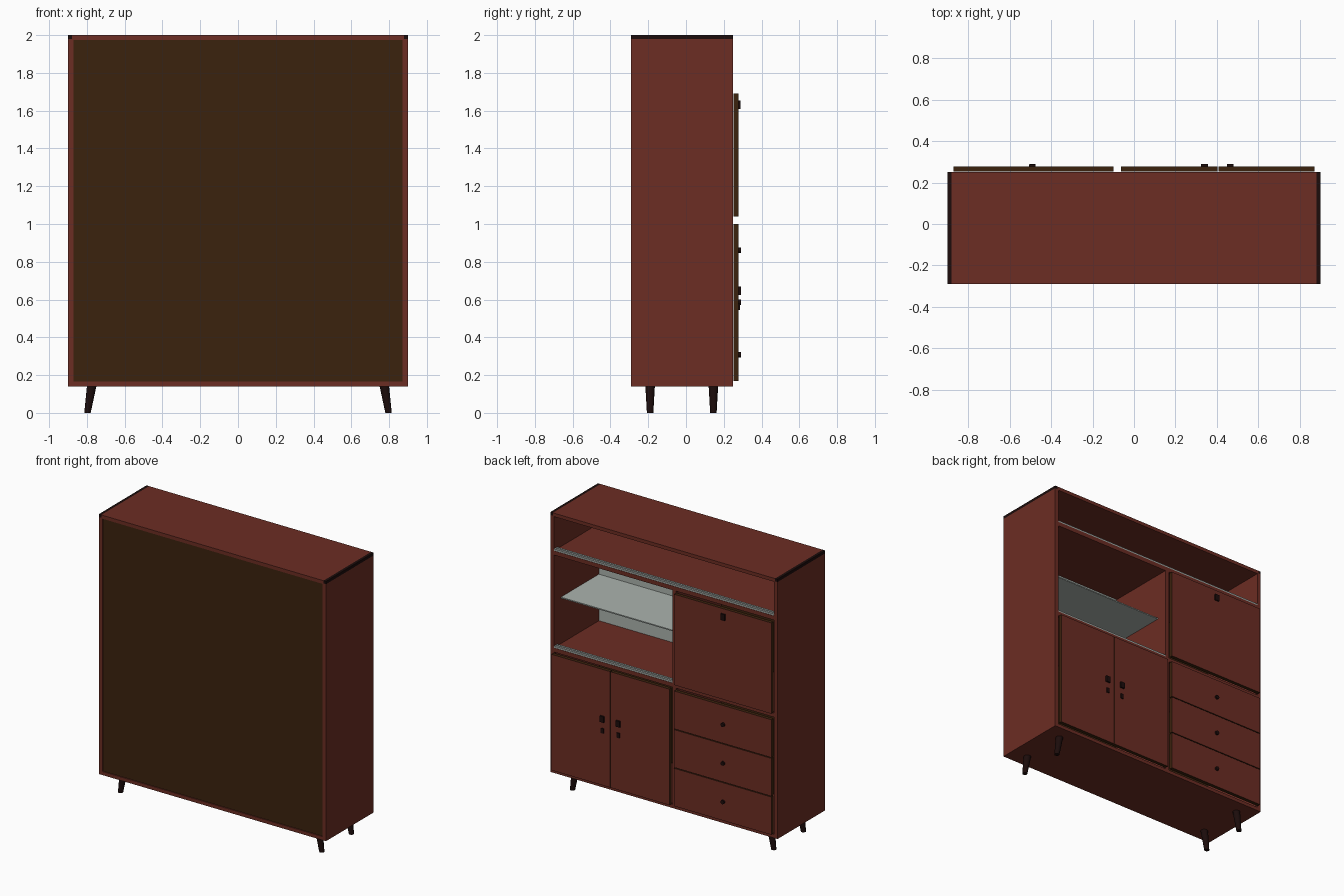
import bpy, bmesh, math
from mathutils import Vector

if "Cube" in bpy.data.objects:
    bpy.data.objects.remove(bpy.data.objects["Cube"])


def mat(name, r, g, b):
    m = bpy.data.materials.new(name)
    m.diffuse_color = (r, g, b, 1)
    m.use_nodes = True
    m.node_tree.nodes["Principled BSDF"].inputs["Base Color"].default_value = m.diffuse_color
    return m


RED = mat("red_wood", 0.15, 0.026, 0.0168)
BROWN = mat("brown_wood", 0.044, 0.016, 0.0042)
DARK = mat("dark_wood", 0.0116, 0.0038, 0.0034)
GLASS = mat("pale_glass", 0.41, 0.45, 0.42)
METAL = mat("grey_metal", 0.34, 0.37, 0.35)


def finish(name, bm, mats):
    me = bpy.data.meshes.new(name)
    bm.to_mesh(me)
    bm.free()
    for m in mats:
        me.materials.append(m)
    ob = bpy.data.objects.new(name, me)
    bpy.context.collection.objects.link(ob)
    return ob


def box(name, x, y, z, material, edge=None):
    """Box from (min, max) ranges; with edge, all but the +y face get that colour."""
    bm = bmesh.new()
    bmesh.ops.create_cube(bm, size=1)
    for v in bm.verts:
        v.co = Vector([(r[0] + r[1]) / 2 + c * (r[1] - r[0]) for r, c in zip((x, y, z), v.co)])
    bm.normal_update()
    if edge:
        for f in bm.faces:
            f.material_index = 0 if f.normal.y > 0.5 else 1
    return finish(name, bm, [material, edge] if edge else [material])


def rod(name, a, b, r1, r2, material, n=20):
    """Tapered round bar from a to b with level ends."""
    a, b = Vector(a), Vector(b)
    bm = bmesh.new()
    vertical = abs(b.z - a.z) > 0.01
    rings = []
    for c, r in ((a, r1), (b, r2)):
        ring = []
        for i in range(n):
            t = 2 * math.pi * i / n
            u, w = r * math.cos(t), r * math.sin(t)
            ring.append(bm.verts.new(c + (Vector((u, w, 0)) if vertical else Vector((u, 0, w)))))
        rings.append(ring)
    for i in range(n):
        j = (i + 1) % n
        f = bm.faces.new((rings[0][i], rings[0][j], rings[1][j], rings[1][i]))
        f.smooth = True
    bm.faces.new(rings[0])
    bm.faces.new(rings[1])
    bmesh.ops.recalc_face_normals(bm, faces=bm.faces)
    return finish(name, bm, [material])


Y0, Y1 = -0.29, 0.25      # carcass depth
XI = 0.872                # inner half width

# Carcass: sides, top, bottom, dark corner strips and back
for s, side in ((-1, "left"), (1, "right")):
    xs = sorted((s * XI, s * 0.9))
    box(side + "_side_panel", xs, (Y0, Y1), (0.14, 1.98), RED)
    box(side + "_top_corner_strip", sorted((s * 0.88, s * 0.9)), (Y0, Y1), (1.98, 2.0), DARK)
box("top_panel", (-0.88, 0.88), (Y0, Y1), (1.975, 2.0), RED)
box("bottom_panel", (-XI, XI), (Y0, Y1), (0.14, 0.165), RED)
box("back_panel", (-XI, XI), (-0.283, -0.268), (0.165, 1.975), BROWN)

# Inner shelves and divider
box("upper_shelf", (-XI, XI), (-0.268, Y1), (1.70, 1.73), RED)
box("middle_shelf", (-XI, XI), (-0.268, Y1), (1.005, 1.035), RED)
box("lower_divider", (-0.095, -0.067), (-0.268, Y1), (0.165, 1.005), RED)
box("upper_divider", (-0.095, -0.067), (-0.268, Y1), (1.035, 1.70), RED)

# Twin sliding-glass tracks on the shelf fronts
for i, y in enumerate((0.218, 0.24)):
    box(f"upper_track_{i + 1}", (-XI, XI), (y - 0.007, y + 0.008), (1.73, 1.743), METAL)
    box(f"middle_track_{i + 1}", (-0.067, XI), (y - 0.007, y + 0.008), (1.035, 1.048), METAL)

# Display compartment: mirror back and glass shelf
box("mirror", (-0.067, XI), (-0.268, -0.26), (1.035, 1.70), GLASS)
box("glass_shelf", (-0.067, XI), (-0.26, 0.17), (1.36, 1.368), GLASS)

# Doors with handle and key plates
FY = (0.252, 0.278)
for name, xs, hx in (("inner_door", (-0.063, 0.402), 0.34), ("outer_door", (0.408, 0.87), 0.465)):
    box(name, xs, FY, (0.17, 1.0), RED, BROWN)
    box(name + "_handle", (hx - 0.016, hx + 0.016), (0.278, 0.29), (0.625, 0.668), DARK)
    box(name + "_key_plate", (hx - 0.011, hx + 0.011), (0.278, 0.285), (0.545, 0.58), DARK)

# Three drawers with round knobs
H = 0.83 / 3
for i in range(3):
    z = 0.17 + i * H
    box(f"drawer_{i + 1}", (-0.87, -0.1), FY, (z + 0.003, z + H - 0.003), RED, BROWN)
    zc = z + H / 2
    rod(f"drawer_knob_{i + 1}", (-0.49, 0.278, zc), (-0.49, 0.29, zc), 0.014, 0.014, DARK, 16)

# Drop-front flap with handle
box("drop_front", (-0.87, -0.1), FY, (1.04, 1.69), RED, BROWN)
box("drop_front_handle", (-0.506, -0.474), (0.278, 0.288), (1.61, 1.655), DARK)

# Splayed tapered legs
for sx, a in ((-1, "left"), (1, "right")):
    for y, b in ((-0.19, "front"), (0.145, "rear")):
        rod(f"{b}_{a}_leg", (sx * 0.797, y, 0), (sx * 0.775, y, 0.14), 0.017, 0.025, DARK)
